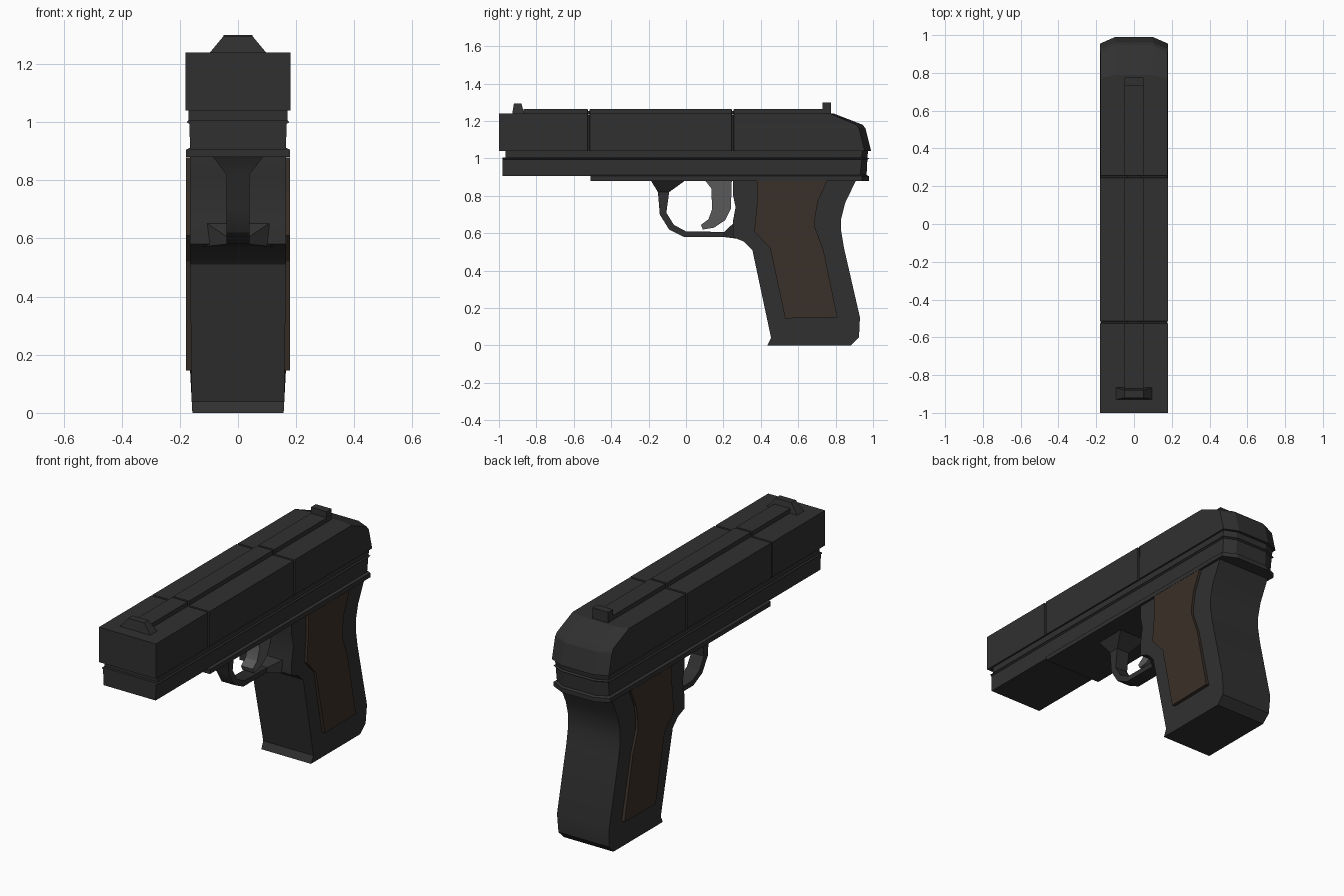
import bpy, bmesh, math

if "Cube" in bpy.data.objects:
    bpy.data.objects.remove(bpy.data.objects["Cube"])


def material(name, color):
    m = bpy.data.materials.new(name)
    m.diffuse_color = (*color, 1)
    m.use_nodes = True
    m.node_tree.nodes["Principled BSDF"].inputs["Base Color"].default_value = m.diffuse_color
    return m


STEEL = material("dark_steel", (0.03, 0.03, 0.03))
WOOD = material("brown_panel", (0.042, 0.029, 0.021))
GREY = material("trigger_grey", (0.1, 0.1, 0.1))


def loft(name, rings, mat=STEEL, smooth=False):
    """Join equal-sized rings of points and cap both ends."""
    bm = bmesh.new()
    rows = [[bm.verts.new(p) for p in ring] for ring in rings]
    n = len(rows[0])
    for a, b in zip(rows, rows[1:]):
        for i in range(n):
            j = (i + 1) % n
            bm.faces.new((a[i], a[j], b[j], b[i]))
    bm.faces.new(rows[0])
    bm.faces.new(rows[-1])
    bmesh.ops.recalc_face_normals(bm, faces=bm.faces)
    me = bpy.data.meshes.new(name)
    bm.to_mesh(me)
    bm.free()
    me.materials.append(mat)
    ob = bpy.data.objects.new(name, me)
    bpy.context.collection.objects.link(ob)
    if smooth:
        bpy.ops.object.select_all(action='DESELECT')
        ob.select_set(True)
        bpy.context.view_layer.objects.active = ob
        bpy.ops.object.shade_smooth_by_angle(angle=math.radians(28))
    return ob


def side_prism(name, profile, width, mat=STEEL, smooth=False):
    """Extrude a (y, z) profile across x; width is a function of z."""
    return loft(name, [[(s * width(z), y, z) for y, z in profile] for s in (-1, 1)], mat, smooth)


def rear_block(name, y0, layers):
    """Stack plan outlines with a chamfered rear: (z, half width, corner y, rear y)."""
    return loft(name, [[(-w, y0, z), (-w, yc, z), (-0.1, yr, z),
                        (0.1, yr, z), (w, yc, z), (w, y0, z)] for z, w, yc, yr in layers])


def box_section(y, w, z0, z1):
    return [(-w, y, z0), (w, y, z0), (w, y, z1), (-w, y, z1)]


# slide: front portion with two narrow panel grooves, then sloped rear
def grooved(name, ya, yb, w, z0, z1, grooves, d=0.008):
    stations = [(ya, 0)]
    for g in grooves:
        stations += [(g - 0.006, 0), (g - 0.004, d), (g + 0.004, d), (g + 0.006, 0)]
    stations.append((yb, 0))
    loft(name, [box_section(y, w - s, z0, z1 - s) for y, s in stations])


grooved("slide", -1, 0.26, 0.18, 1.04, 1.24, (-0.52, 0.25))
rear_block("slide_rear", 0.26, [(1.04, 0.18, 0.955, 0.99), (1.16, 0.18, 0.925, 0.96),
                                (1.18, 0.178, 0.91, 0.945), (1.24, 0.178, 0.77, 0.79)])
grooved("top_rib", -0.87, 0.735, 0.05, 1.235, 1.265, (-0.52, 0.25), 0.012)

# frame: rail neck, ridge, body and bottom lip
rear_block("rail_neck", -0.965, [(1.0, 0.17, 0.935, 0.968), (1.045, 0.17, 0.945, 0.975)])
rear_block("rail_ridge", -0.98, [(0.994, 0.168, 0.94, 0.97), (1.0, 0.177, 0.945, 0.98),
                                 (1.006, 0.17, 0.94, 0.97)])
rear_block("frame_body", -0.98, [(0.905, 0.165, 0.93, 0.965), (1.0, 0.167, 0.94, 0.97)])
rear_block("frame_lip", -0.51, [(0.88, 0.179, 0.94, 0.978), (0.905, 0.179, 0.94, 0.978),
                                (0.912, 0.165, 0.93, 0.965)])

# sights
loft("front_sight", [[(-0.1, y, 1.235), (0.1, y, 1.235), (0.05, y + e, 1.295), (-0.05, y + e, 1.295)]
                     for y, e in ((-0.93, 0.01), (-0.865, -0.015))])
loft("rear_sight", [box_section(y, 0.05, 1.235, 1.3) for y in (0.73, 0.775)])

# grip with a slightly tapered foot
side_prism("grip", [(0.25, 0.885), (0.25, 0.81), (0.265, 0.74), (0.25, 0.66), (0.25, 0.58),
                    (0.31, 0.555), (0.355, 0.51), (0.455, 0.04), (0.435, 0), (0.88, 0),
                    (0.925, 0.045), (0.93, 0.15), (0.845, 0.52), (0.83, 0.61), (0.83, 0.68),
                    (0.85, 0.76), (0.91, 0.885)],
           lambda z: 0.165 - 0.008 * max(0, 1 - z / 0.15), smooth=True)
side_prism("grip_panels", [(0.38, 0.879), (0.38, 0.76), (0.365, 0.61), (0.45, 0.52), (0.53, 0.145),
                           (0.81, 0.15), (0.735, 0.51), (0.69, 0.63), (0.69, 0.68),
                           (0.705, 0.77), (0.755, 0.879)], lambda z: 0.179, WOOD)

# trigger guard: (outer y, z, inner y, z, half width) along the loop
guard = [(-0.19, 0.885, 0.0, 0.885, 0.09), (-0.15, 0.82, -0.09, 0.82, 0.04),
         (-0.14, 0.70, -0.105, 0.71, 0.04), (-0.09, 0.62, -0.065, 0.645, 0.04),
         (-0.01, 0.58, 0.0, 0.61, 0.04), (0.2, 0.58, 0.205, 0.607, 0.04),
         (0.28, 0.57, 0.27, 0.67, 0.135)]
loft("trigger_guard", [[(-w, a, b), (w, a, b), (w, c, d), (-w, c, d)] for a, b, c, d, w in guard],
     smooth=True)

# trigger
side_prism("trigger", [(0.10, 0.885), (0.135, 0.84), (0.14, 0.73), (0.12, 0.675), (0.08, 0.645),
                       (0.09, 0.62), (0.15, 0.63), (0.21, 0.67), (0.24, 0.73), (0.245, 0.885)],
           lambda z: 0.037, GREY, smooth=True)
